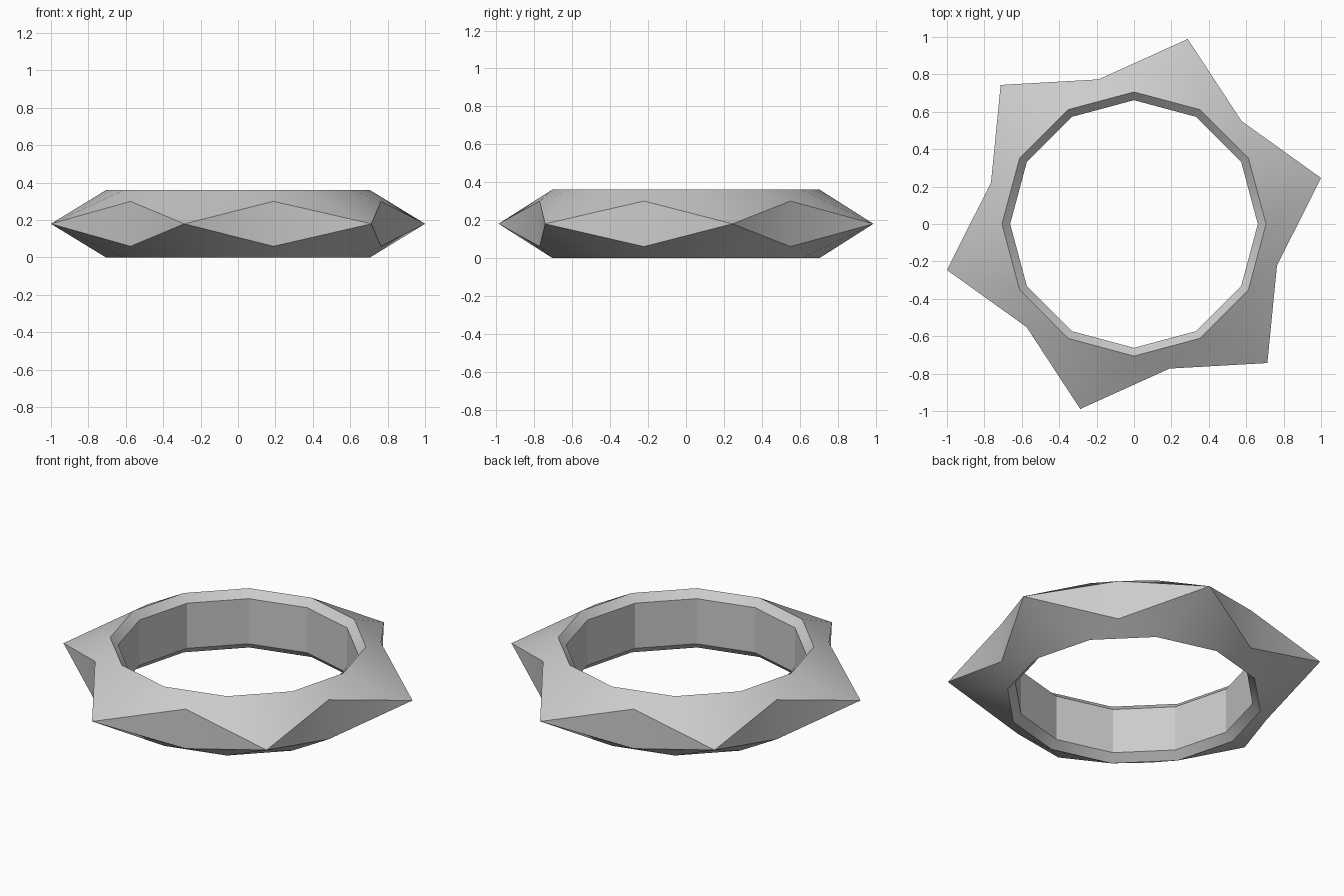
import bpy, bmesh
from math import sin, cos, radians

if "Cube" in bpy.data.objects:
    bpy.data.objects.remove(bpy.data.objects["Cube"])

N = 12            # sides of the ring
MID = 0.18        # height of the star tips
TWIST = 13.8      # the star is turned against the ring

bm = bmesh.new()

def point(r, deg, z):
    a = radians(deg)
    return bm.verts.new((r * cos(a), r * sin(a), z))

def ring(r, z):
    return [point(r, 360 / N * i, z) for i in range(N)]

# Inner band: rim, chamfer, wall, chamfer, rim
loops = [ring(r, z) for r, z in ((0.706, 0.0), (0.662, 0.043),
                                 (0.662, 0.317), (0.706, 0.36))]
for a, b in zip(loops, loops[1:]):
    for i in range(N):
        j = (i + 1) % N
        bm.faces.new((a[j], a[i], b[i], b[j]))

# Star outline: tips are shared points, notches have a top and a bottom point
low, high = [], []
for i in range(N):
    ang = TWIST + 360 / N * i
    if i % 2 == 0:
        tip = point(1.03, ang, MID)
        low.append(tip)
        high.append(tip)
    else:
        low.append(point(0.796, ang, MID - 0.12))
        high.append(point(0.796, ang, MID + 0.12))

for i in range(N):
    j = (i + 1) % N
    # sloping top and bottom
    for rim, star in ((loops[0], low), (loops[3], high)):
        bm.faces.new((rim[i], star[i], rim[j]))
        bm.faces.new((rim[j], star[i], star[j]))
    # upright notch triangle between tip and notch
    bm.faces.new([low[i], low[j], high[j]] if i % 2 == 0
                 else [low[i], low[j], high[i]])

bmesh.ops.recalc_face_normals(bm, faces=bm.faces)
mesh = bpy.data.meshes.new("star_ring")
bm.to_mesh(mesh)
bm.free()
obj = bpy.data.objects.new("star_ring", mesh)
bpy.context.collection.objects.link(obj)
bpy.context.view_layer.objects.active = obj
obj.select_set(True)
bpy.ops.object.shade_smooth_by_angle(angle=radians(28))
